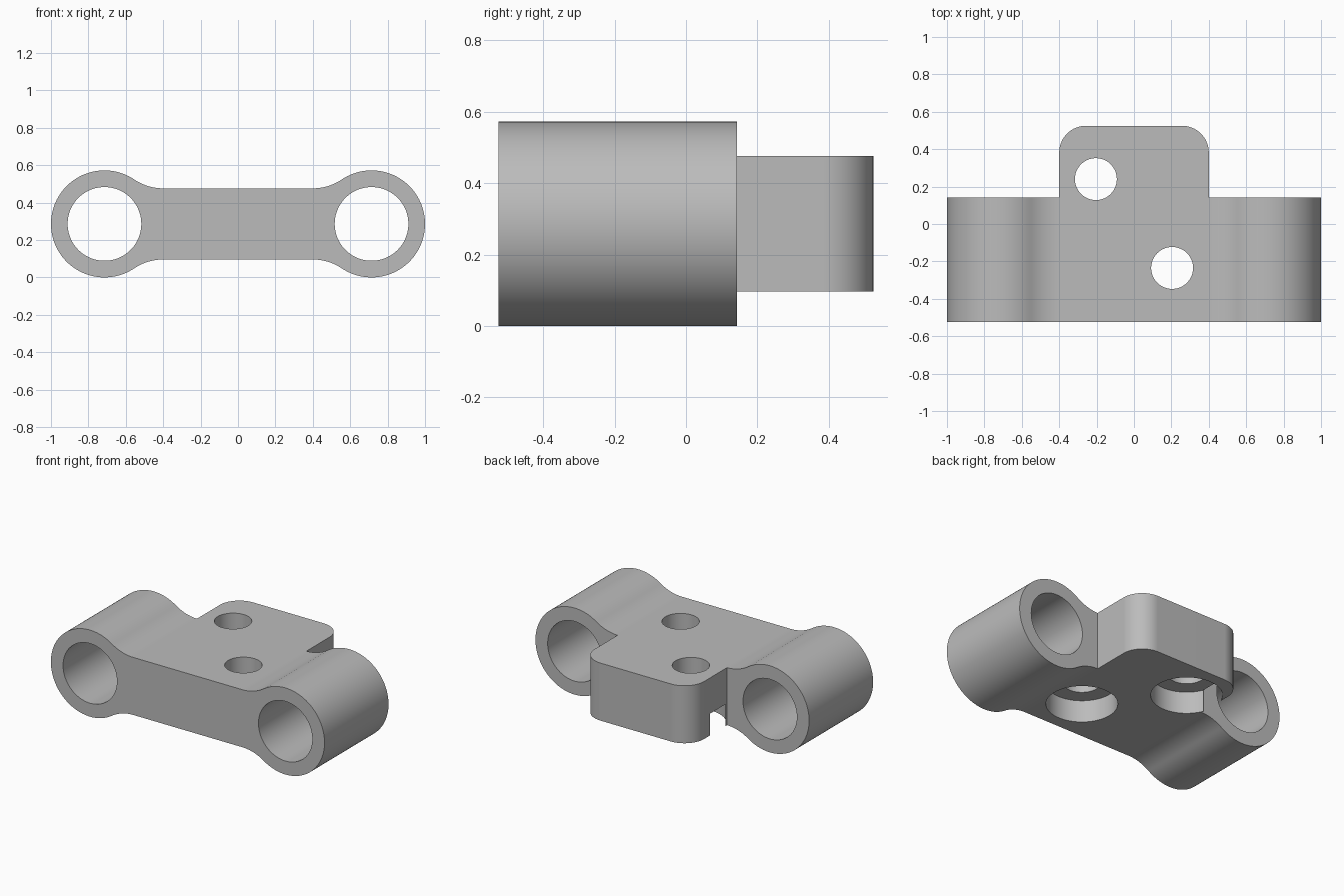
import bpy, bmesh
from math import sin, cos, pi, sqrt, atan2, radians

if "Cube" in bpy.data.objects:
    bpy.data.objects.remove(bpy.data.objects["Cube"], do_unlink=True)

RING_X, MID_Z, RING_R, BORE_R = 0.714, 0.286, 0.286, 0.197
BAR_HALF, FILLET = 0.19, 0.28
BACK, FRONT, END = 0.143, -0.525, 0.525
TAB_HALF, CORNER = 0.4, 0.143

steel = bpy.data.materials.new("plain grey")
steel.use_nodes = True
GREY = (0.5, 0.5, 0.5, 1)
steel.diffuse_color = GREY
steel.node_tree.nodes["Principled BSDF"].inputs["Base Color"].default_value = GREY


def arc(cx, cy, r, a0, a1, n):
    return [(cx + r * cos(a0 + (a1 - a0) * i / n),
             cy + r * sin(a0 + (a1 - a0) * i / n)) for i in range(n + 1)]


def prism(name, outline, axis, lo, hi):
    """Extrude a closed 2D outline along y (outline is x, z) or z (outline is x, y)."""
    bm = bmesh.new()
    place = (lambda p, h: (p[0], h, p[1])) if axis == "y" else (lambda p, h: (p[0], p[1], h))
    a = [bm.verts.new(place(p, lo)) for p in outline]
    b = [bm.verts.new(place(p, hi)) for p in outline]
    bm.faces.new(a)
    bm.faces.new(b)
    for i in range(len(a)):
        j = (i + 1) % len(a)
        bm.faces.new((a[i], a[j], b[j], b[i]))
    bmesh.ops.recalc_face_normals(bm, faces=bm.faces)
    mesh = bpy.data.meshes.new(name)
    bm.to_mesh(mesh)
    bm.free()
    mesh.materials.append(steel)
    ob = bpy.data.objects.new(name, mesh)
    bpy.context.collection.objects.link(ob)
    return ob


def cylinder(name, cx, cy, r, axis, lo, hi):
    return prism(name, arc(cx, cy, r, 0, 2 * pi, 96)[:-1], axis, lo, hi)


def combine(target, other, operation):
    bpy.context.view_layer.objects.active = target
    mod = target.modifiers.new("combine", "BOOLEAN")
    mod.operation, mod.object, mod.solver = operation, other, "EXACT"
    bpy.ops.object.modifier_apply(modifier=mod.name)
    bpy.data.objects.remove(other, do_unlink=True)


# Link profile: two round ends blended into a flat bar by tangent fillets
rise = BAR_HALF + FILLET
run = sqrt((RING_R + FILLET) ** 2 - rise ** 2)
tangent = atan2(rise, -run)
quarter = arc(RING_X, 0, RING_R, 0, tangent, 36)
quarter += arc(RING_X - run, rise, FILLET, tangent - pi, -pi / 2, 14)[1:]
upper = quarter + [(-x, z) for x, z in reversed(quarter)]
outline = upper + [(x, -z) for x, z in reversed(upper[1:-1])]
body = prism("link_body", [(x, z + MID_Z) for x, z in outline], "y", FRONT, BACK)

# Rounded mounting tab at the back
right = arc(TAB_HALF - CORNER, END - CORNER, CORNER, 0, pi / 2, 20)
tab_outline = [(TAB_HALF, 0.1)] + right + [(-x, y) for x, y in reversed(right)] + [(-TAB_HALF, 0.1)]
tab = prism("mounting_tab", tab_outline, "z", MID_Z - BAR_HALF, MID_Z + BAR_HALF)
combine(body, tab, "UNION")

# Bores through the round ends
for s in (-1, 1):
    combine(body, cylinder("bore_cutter", s * RING_X, MID_Z, BORE_R, "y", -1, 1), "DIFFERENCE")

# Screw holes with counterbores from below
for x, y in ((-0.204, 0.24), (0.204, -0.235)):
    combine(body, cylinder("screw_cutter", x, y, 0.112, "z", -1, 1), "DIFFERENCE")
    combine(body, cylinder("counterbore_cutter", x, y, 0.212, "z", -1, 0.24), "DIFFERENCE")

# Smooth curved faces, keep flats and edges crisp
bpy.ops.object.select_all(action="DESELECT")
body.select_set(True)
bpy.context.view_layer.objects.active = body
bpy.ops.object.shade_smooth_by_angle(angle=radians(30))
weighted = body.modifiers.new("weighted_normals", "WEIGHTED_NORMAL")
weighted.keep_sharp = True
